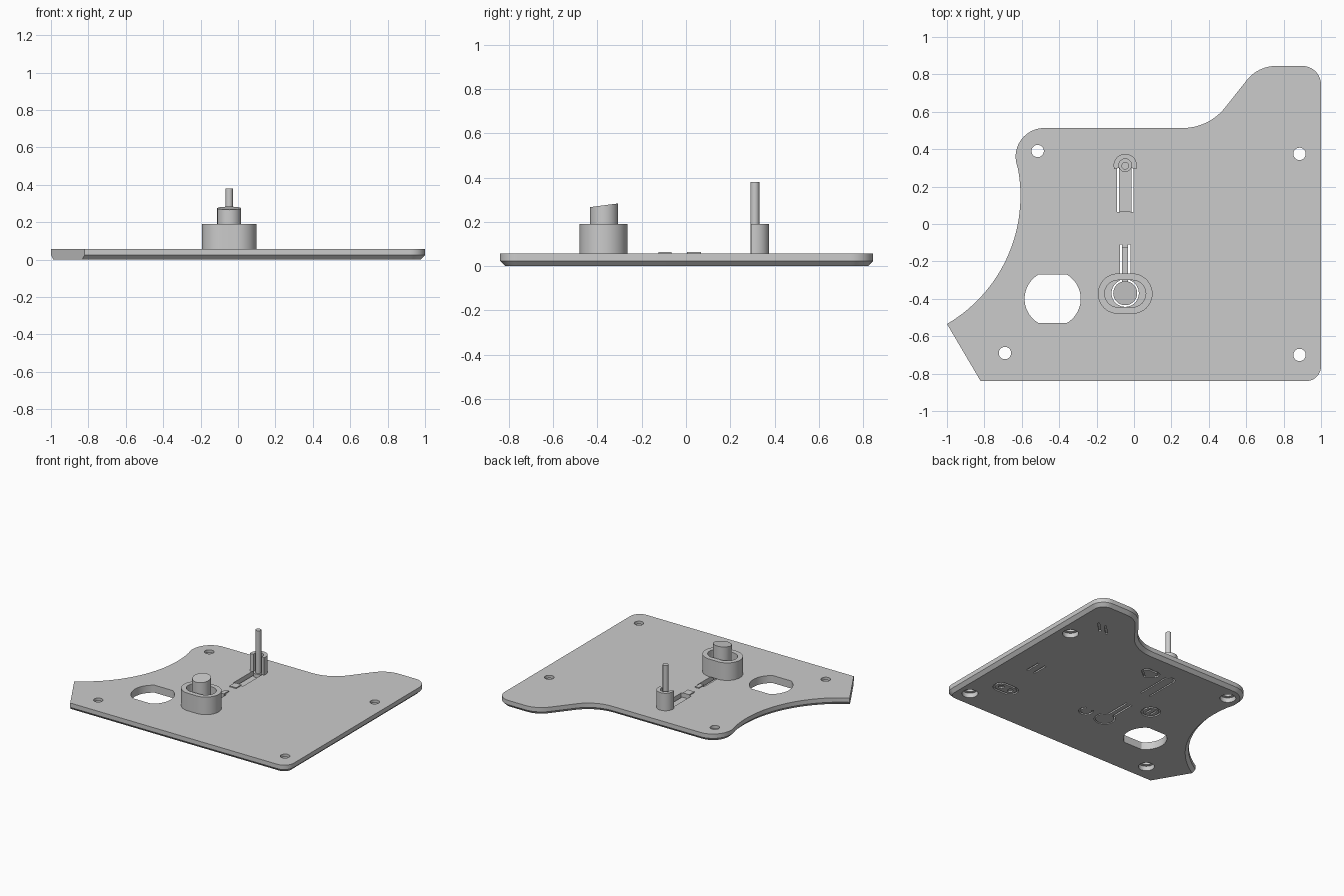
import bpy, bmesh
from math import sin, cos, radians
from mathutils import Vector

if "Cube" in bpy.data.objects:
    bpy.data.objects.remove(bpy.data.objects["Cube"])

TOP = 0.057      # plate thickness
CX = -0.047      # shared axis of both push parts

grey = bpy.data.materials.new("plain_grey")
grey.use_nodes = True
grey.diffuse_color = (0.6, 0.6, 0.6, 1)
grey.node_tree.nodes["Principled BSDF"].inputs["Base Color"].default_value = (0.6, 0.6, 0.6, 1)


def arc(cx, cy, r, a0, a1, n=12):
    steps = [radians(a0 + (a1 - a0) * i / n) for i in range(n + 1)]
    return [(cx + r * cos(a), cy + r * sin(a)) for a in steps]


def circle(cx, cy, r, n=40):
    return arc(cx, cy, r, 0, 360, n)[:-1]


def stadium(cx, cy, half, r):
    return arc(cx + half, cy, r, -90, 90, 20) + arc(cx - half, cy, r, 90, 270, 20)


def box(x0, x1, y0, y1):
    return [(x0, y0), (x1, y0), (x1, y1), (x0, y1)]


def finish(name, bm):
    me = bpy.data.meshes.new(name)
    bm.to_mesh(me)
    bm.free()
    me.materials.append(grey)
    ob = bpy.data.objects.new(name, me)
    bpy.context.collection.objects.link(ob)
    return ob


def loft(name, rings):
    """Skin a stack of counter-clockwise (outline, z) rings and cap both ends."""
    bm = bmesh.new()
    loops = [[bm.verts.new((x, y, z)) for x, y in pts] for pts, z in rings]
    for a, b in zip(loops, loops[1:]):
        for i in range(len(a)):
            j = (i + 1) % len(a)
            bm.faces.new((a[i], a[j], b[j], b[i]))
    bm.faces.new(loops[0][::-1])
    bm.faces.new(loops[-1])
    return finish(name, bm)


def prism(name, pts, z0, z1):
    return loft(name, [(pts, z0), (pts, z1)])


def band(name, pts, width, z0, z1, closed=False):
    """Constant-width strip following a smooth path."""
    bm = bmesh.new()
    n = len(pts)
    secs = []
    for i, p in enumerate(pts):
        a = pts[(i - 1) % n] if closed or i > 0 else p
        b = pts[(i + 1) % n] if closed or i < n - 1 else p
        d = (Vector(b) - Vector(a)).normalized() * width / 2
        l, r = (p[0] - d.y, p[1] + d.x), (p[0] + d.y, p[1] - d.x)
        secs.append([bm.verts.new(c) for c in
                     ((*l, z0), (*r, z0), (*r, z1), (*l, z1))])
    for i in range(n if closed else n - 1):
        s, t = secs[i], secs[(i + 1) % n]
        for k in range(4):
            m = (k + 1) % 4
            bm.faces.new((s[k], t[k], t[m], s[m]))
    if not closed:
        bm.faces.new(secs[0])
        bm.faces.new(secs[-1][::-1])
    return finish(name, bm)


def area(me):
    return sum(p.area for p in me.polygons)


def cut(target, cutters):
    """Subtract each cutter, undoing any cut that destroys the body."""
    for c in cutters:
        before = target.data.copy()
        mod = target.modifiers.new("cut", 'BOOLEAN')
        mod.operation, mod.solver, mod.object = 'DIFFERENCE', 'EXACT', c
        bpy.context.view_layer.objects.active = target
        bpy.ops.object.modifier_apply(modifier=mod.name)
        if area(target.data) < 0.85 * area(before):
            target.data = before
        bpy.data.objects.remove(c)


def inset(pts, dists):
    """Move every edge of a counter-clockwise outline inward by its own distance."""
    out, n = [], len(pts)
    normal = []
    for i in range(n):
        d = (Vector(pts[(i + 1) % n]) - Vector(pts[i])).normalized()
        normal.append(Vector((d.y, -d.x)))
    for i, p in enumerate(pts):
        a, b, da, db = normal[i - 1], normal[i], -dists[i - 1], -dists[i]
        det = a.x * b.y - a.y * b.x
        if abs(det) < 0.01:
            q = b * db
        else:
            q = Vector(((da * b.y - db * a.y) / det, (db * a.x - da * b.x) / det))
        out.append((p[0] + q.x, p[1] + q.y))
    return out


# Plate outline: rounded corners, S-shaped shoulder, scooped side, slanted end
raw = ([(-0.82, -0.84)] + arc(0.92, -0.76, 0.08, -90, 0) + arc(0.9, 0.745, 0.1, 0, 90)
       + arc(0.76, 0.645, 0.2, 90, 142) + arc(0.26, 0.803, 0.29, -38, -90)
       + arc(-0.48, 0.36, 0.153, 90, 192.9, 16) + arc(-1.4, 0.15, 0.793, 12.9, -59.7, 30))
outline = []
for p in raw:
    if not outline or (Vector(p) - Vector(outline[-1])).length > 0.004:
        outline.append(p)
chamfer = [0.024] * (len(outline) - 1) + [0]
plate = loft("base_plate", [(inset(outline, chamfer), 0), (outline, 0.024), (outline, TOP)])

# Screw holes with counterbores from below
cutters = []
for x, y in ((-0.515, 0.39), (0.885, 0.375), (-0.69, -0.69), (0.885, -0.7)):
    cutters += [prism("hole_cutter", circle(x, y, 0.033), -0.1, 0.2),
                prism("bore_cutter", circle(x, y, 0.055), -0.1, 0.035)]

# Large opening with two flat sides
opening = arc(-0.435, -0.4, 0.15, -60, 60, 24) + arc(-0.435, -0.4, 0.15, 120, 240, 24)
cutters.append(prism("opening_cutter", opening, -0.1, 0.2))

# Clearance slots around the push parts
cutters += [prism("button_cutter", circle(CX, -0.37, 0.073), -0.1, 0.2),
            prism("button_slot_cutter", box(CX - 0.028, CX + 0.028, -0.34, -0.11), -0.12, 0.22),
            prism("rod_cutter", circle(CX, 0.313, 0.045), -0.1, 0.2),
            prism("rod_slot_cutter", box(CX - 0.043, CX + 0.043, 0.065, 0.31), -0.12, 0.22)]

# Shallow marks engraved in the underside
D = 0.01


def mark(pts, closed=False):
    cutters.append(band("mark_cutter", pts, 0.014, -0.05, D, closed))


mark([(0.115, 0.25)] + arc(0.147, 0.315, 0.032, -30, 110, 10)
     + arc(0.083, 0.315, 0.032, 70, 210, 10), True)
mark(arc(0.12, -0.37, 0.045, 130, 410, 20))
mark(circle(-0.23, -0.095, 0.06, 32), True)
for dx in (-0.02, 0.02):
    mark([(-0.23 + dx, -0.125), (-0.23 + dx, -0.065)])
mark(stadium(0.74, -0.49, 0.04, 0.05), True)
for dx in (-0.04, 0.04):
    cutters.append(prism("dot_cutter", circle(0.74 + dx, -0.49, 0.02, 20), -0.05, D))
for dx in (-0.03, 0.03):
    mark([(0.76 + dx, -0.2), (0.76 + dx, -0.08)])
    mark([(0.72 + dx, 0.53), (0.8 + dx, 0.61)])
cut(plate, cutters)

# Oval collar and slanted button
collar = prism("button_collar", stadium(CX, -0.3725, 0.038, 0.108), TOP, 0.19)
cut(collar, [prism("collar_cutter", stadium(CX, -0.3725, 0.038, 0.072), 0, 0.3)])
button = prism("button", circle(CX, -0.37, 0.064, 48), 0, 0.2)
for v in button.data.vertices:
    if v.co.z > 0.1:
        v.co.z = 0.275 + 0.13 * (v.co.y + 0.37)

# Flexible arms with raised anchor pads
prism("button_arm", box(CX - 0.016, CX + 0.016, -0.32, -0.1), 0, 0.03)
prism("button_arm_pad", box(CX - 0.016, CX + 0.016, -0.125, -0.065), 0.01, 0.064)
prism("rod_arm", box(CX - 0.033, CX + 0.033, 0.06, 0.31), 0, 0.03)
prism("rod_arm_pad", box(CX - 0.028, CX + 0.028, 0.005, 0.068), 0.01, 0.064)

# Open guide and push rod
band("rod_guide", arc(CX, 0.313, 0.0485, -20, 200, 32), 0.027, TOP, 0.19)
prism("rod_base", circle(CX, 0.313, 0.035), 0, TOP)
prism("push_rod", circle(CX, 0.311, 0.02, 32), 0.03, 0.38)

for ob in bpy.context.collection.objects:
    if ob.type == 'MESH' and grey.name in ob.data.materials:
        bpy.ops.object.select_all(action='DESELECT')
        ob.select_set(True)
        bpy.context.view_layer.objects.active = ob
        bpy.ops.object.shade_smooth_by_angle(angle=radians(30))
